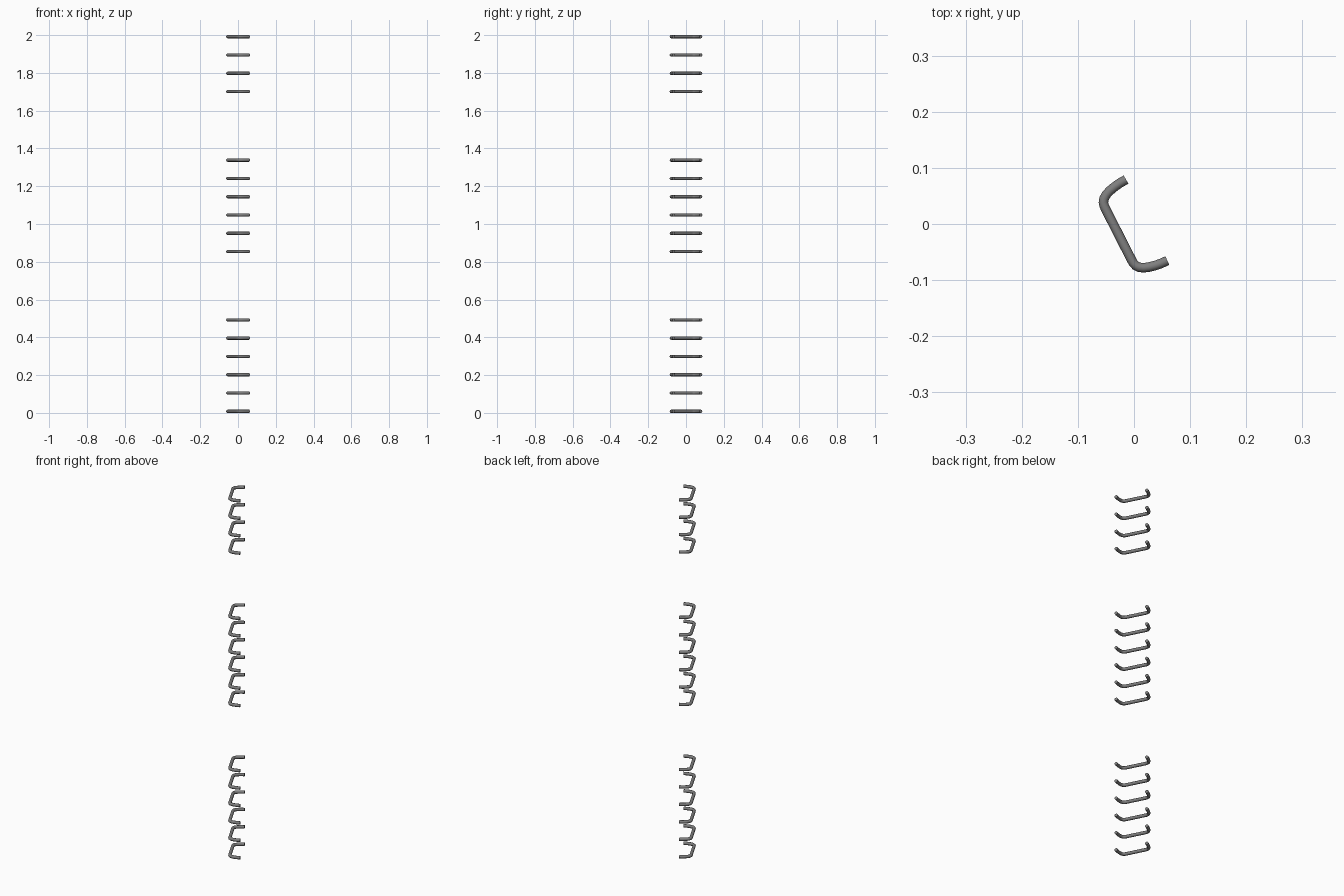
import bpy, math
from mathutils import Vector, Matrix

if "Cube" in bpy.data.objects:
    bpy.data.objects.remove(bpy.data.objects["Cube"])

R = 0.0085          # bar radius
ANGLE = math.radians(27)
SIDES = 12

steel = bpy.data.materials.new("grey steel")
steel.diffuse_color = (0.21, 0.21, 0.21, 1)
steel.use_nodes = True
steel.node_tree.nodes["Principled BSDF"].inputs["Base Color"].default_value = steel.diffuse_color

# Half of the rung's path: straight grip, tight corner, leg curving back to the wall
half = [(-0.0325, 0.050), (-0.0322, 0.057), (-0.0305, 0.0632), (-0.0268, 0.0685),
        (-0.0200, 0.0731), (-0.0110, 0.0764), (0.0, 0.0789), (0.0115, 0.0805), (0.0238, 0.081)]
local = [(u, -v) for u, v in reversed(half)] + half
rot = Matrix.Rotation(ANGLE, 3, 'Z')
path = [rot @ Vector((u, v, 0)) for u, v in local]


def bar_mesh(name):
    """Round bar swept along the path, with capped ends."""
    verts, faces = [], []
    n = len(path)
    for i, p in enumerate(path):
        t = (path[min(i + 1, n - 1)] - path[max(i - 1, 0)]).normalized()
        side = Vector((t.y, -t.x, 0))
        for k in range(SIDES):
            a = 2 * math.pi * k / SIDES
            verts.append(p + side * R * math.cos(a) + Vector((0, 0, R * math.sin(a))))
    for i in range(n - 1):
        for k in range(SIDES):
            a, b = i * SIDES + k, i * SIDES + (k + 1) % SIDES
            faces.append((a, b, b + SIDES, a + SIDES))
    faces.append(tuple(reversed(range(SIDES))))
    faces.append(tuple(range((n - 1) * SIDES, n * SIDES)))
    # centre the footprint
    cx = (min(v.x for v in verts) + max(v.x for v in verts)) / 2
    cy = (min(v.y for v in verts) + max(v.y for v in verts)) / 2
    verts = [v - Vector((cx, cy, 0)) for v in verts]
    me = bpy.data.meshes.new(name)
    me.from_pydata(verts, [], faces)
    me.materials.append(steel)
    for f in me.polygons:
        f.use_smooth = len(f.vertices) == 4
    me.update()
    return me


mesh = bar_mesh("rung")

# Three groups of rungs up the wall
STEP, PERIOD = 0.0968, 0.8455
top = 2 - R
for group, count in enumerate((6, 6, 4)):
    for i in range(count):
        z = R + group * PERIOD + i * STEP
        if group == 2:
            z = top - (count - 1 - i) * STEP
        ob = bpy.data.objects.new(f"rung_{group + 1}_{i + 1}", mesh)
        ob.location.z = z
        bpy.context.collection.objects.link(ob)
